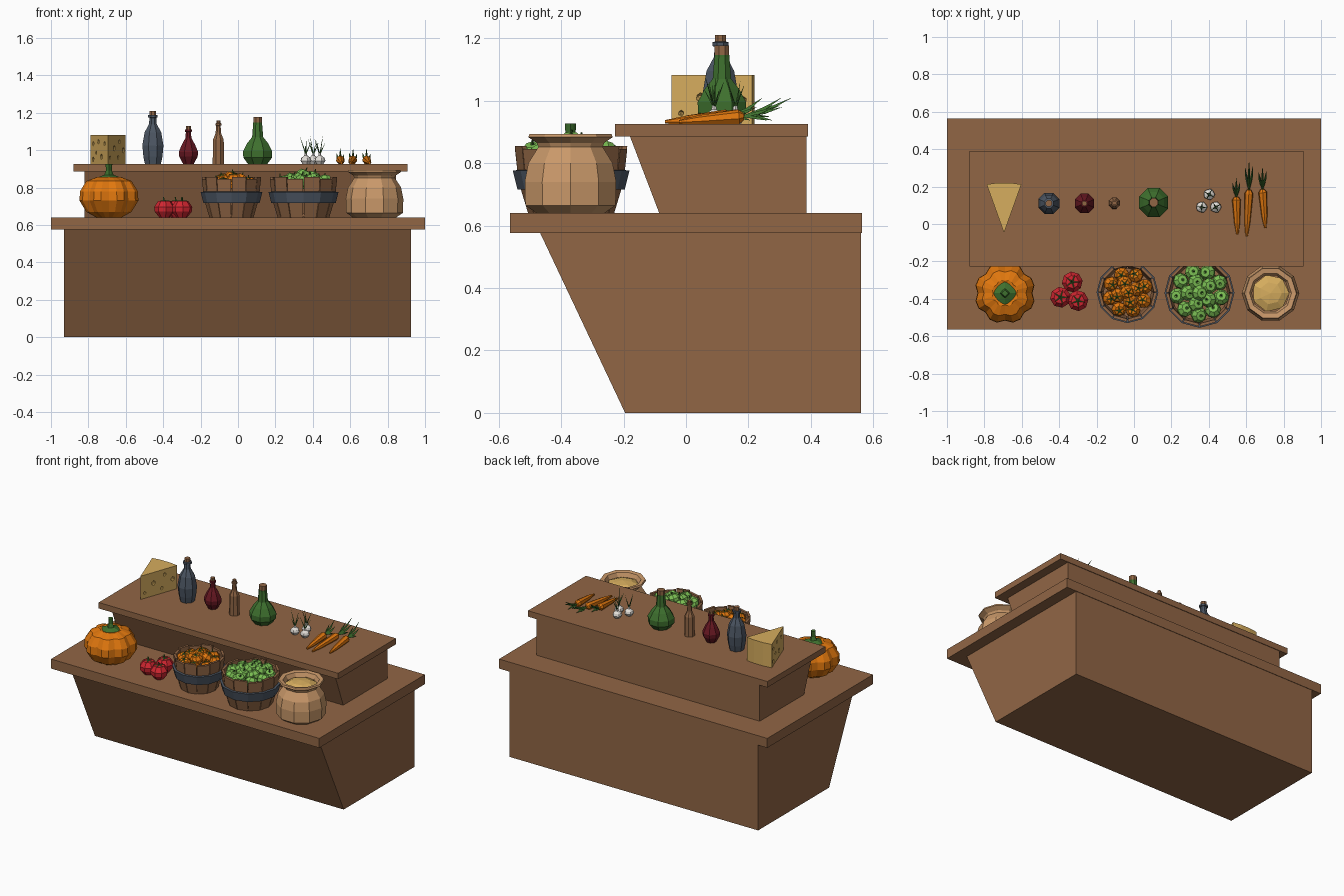
import bpy, bmesh, math, random
from mathutils import Vector, Matrix

if "Cube" in bpy.data.objects:
    bpy.data.objects.remove(bpy.data.objects["Cube"])

random.seed(4)
TAU = math.tau

def material(name, srgb):
    m = bpy.data.materials.new(name)
    lin = [((c / 255 + 0.055) / 1.055) ** 2.4 if c > 10 else c / 255 / 12.92 for c in srgb]
    m.diffuse_color = (*lin, 1)
    m.use_nodes = True
    m.node_tree.nodes["Principled BSDF"].inputs["Base Color"].default_value = m.diffuse_color
    return m

WOOD = material("brown wood", (145, 102, 69))
CLAY = material("tan clay", (202, 153, 106))
ORANGE = material("orange", (224, 119, 14))
RED = material("tomato red", (208, 38, 48))
APPLE = material("apple green", (124, 192, 84))
LEAF = material("leaf green", (62, 112, 46))
STEEL = material("blue grey", (76, 86, 99))
WINE = material("wine red", (104, 24, 34))
CHEESE = material("cheese yellow", (214, 173, 94))
WHITE = material("garlic white", (226, 222, 216))

def finish(name, bm, mats, loc=(0, 0, 0), rot=(0, 0, 0)):
    bmesh.ops.remove_doubles(bm, verts=bm.verts, dist=1e-5)
    bmesh.ops.recalc_face_normals(bm, faces=bm.faces)
    me = bpy.data.meshes.new(name)
    bm.to_mesh(me)
    bm.free()
    for m in mats:
        me.materials.append(m)
    ob = bpy.data.objects.new(name, me)
    ob.location, ob.rotation_euler = loc, rot
    bpy.context.collection.objects.link(ob)
    return ob

def add_lathe(bm, prof, segs, ribs=(1,), mat=0):
    """Spin (radius, z) points; a third value sets the colour above that point."""
    rings = [[bm.verts.new((p[0] * ribs[i % len(ribs)] * math.cos(TAU * i / segs),
                            p[0] * ribs[i % len(ribs)] * math.sin(TAU * i / segs), p[1]))
              for i in range(segs)] for p in prof]
    for k in range(len(rings) - 1):
        for i in range(segs):
            j = (i + 1) % segs
            a, b = rings[k], rings[k + 1]
            vs = [a[i], a[j], b[j], b[i]]
            if prof[k][0] == 0: vs = [a[i], b[j], b[i]]
            if prof[k + 1][0] == 0: vs = [a[i], a[j], b[i]]
            f = bm.faces.new(vs)
            f.material_index = prof[k][2] if len(prof[k]) > 2 else mat

def lathe(name, prof, mats, loc, segs=8, ribs=(1,), rot=(0, 0, 0)):
    bm = bmesh.new()
    add_lathe(bm, prof, segs, ribs)
    return finish(name, bm, mats, loc, rot)

def add_cone(bm, a, b, r1, r2, segs=3, mat=0):
    a, b = Vector(a), Vector(b)
    d = b - a
    M = Matrix.Translation((a + b) / 2) @ d.to_track_quat('Z', 'Y').to_matrix().to_4x4()
    g = bmesh.ops.create_cone(bm, cap_ends=True, segments=segs, radius1=r1, radius2=r2,
                              depth=d.length, matrix=M)
    for f in {f for v in g['verts'] for f in v.link_faces}:
        f.material_index = mat

def extrude(name, pts, vec, mat):
    bm = bmesh.new()
    f = bm.faces.new([bm.verts.new(p) for p in pts])
    g = bmesh.ops.extrude_face_region(bm, geom=[f])
    bmesh.ops.translate(bm, vec=vec, verts=[v for v in g['geom'] if isinstance(v, bmesh.types.BMVert)])
    return finish(name, bm, [mat])

# Counter: two sloped-front bodies, each under an overhanging slab
def tier(name, x0, x1, prof):
    extrude(name, [(x0, y, z) for y, z in prof], (x1 - x0, 0, 0), WOOD)

tier("counter_body", -0.93, 0.925, [(-0.195, 0), (0.56, 0), (0.56, 0.578), (-0.468, 0.578)])
tier("counter_top", -1, 1, [(-0.563, 0.576), (0.563, 0.576), (0.563, 0.64), (-0.563, 0.64)])
tier("shelf_body", -0.82, 0.845, [(-0.085, 0.638), (0.386, 0.638), (0.386, 0.887), (-0.18, 0.887)])
tier("shelf_top", -0.88, 0.905, [(-0.227, 0.885), (0.39, 0.885), (0.39, 0.925), (-0.227, 0.925)])

# Pumpkin with ribbed body and flared stem
lathe("pumpkin", [(0, .01), (.07, 0), (.125, .03), (.163, .09), (.16, .14), (.125, .195), (.07, .215), (0, .2)],
      [ORANGE], (-0.69, -0.37, 0.64), 24, (0.9, 1, 1))
lathe("pumpkin_stem", [(.066, .212), (.025, .228), (.016, .25), (.018, .287), (0, .287)],
      [LEAF], (-0.69, -0.37, 0.64), 8, (1, 0.8))

# Round fruit with a dimpled top, stem and optional star of leaves
def fruit(name, loc, r, mat, star=True, tilt=0.0):
    bm = bmesh.new()
    add_lathe(bm, [(0, -.75 * r), (.5 * r, -.8 * r), (.95 * r, -.25 * r), (r, .2 * r),
                   (.62 * r, .75 * r), (.2 * r, .78 * r), (0, .6 * r)], 8)
    if star:
        add_lathe(bm, [(0, .85 * r), (.75 * r, .76 * r)], 10, (1, 0.22), 1)
    add_cone(bm, (0, 0, .6 * r), (.12 * r, 0, 1.15 * r), .09 * r, .07 * r, 4, 1)
    rot = (random.uniform(-tilt, tilt), random.uniform(-tilt, tilt), random.uniform(0, TAU))
    finish(name, bm, [mat, LEAF], loc, rot)

for x, y in ((-0.33, -0.31), (-0.393, -0.392), (-0.30, -0.41)):
    fruit("tomato", (x, y, 0.685), 0.056, RED)

# Stave baskets with a dark hoop, filled with fruit
def basket(name, x, y, r0, r1, fruit_name, fr, mat, star, rings):
    n, h, t = 12, 0.21, 0.016
    bm = bmesh.new()
    for i in range(n):
        top = h + (0.005 if i % 2 else -0.004)
        g = [[], []]
        for side, s in ((0, -1), (1, 1)):
            a = TAU * (i + 0.5 + s * 0.475) / n
            for r, z in ((r0, 0), (r0 + .72 * (r1 - r0), .1), (r1, top),
                         (r1 - t, top), (r0 + .72 * (r1 - r0) - t, .1), (r0 - t, 0)):
                g[side].append(bm.verts.new((r * math.cos(a), r * math.sin(a), z)))
        for k in range(6):
            m = (k + 1) % 6
            bm.faces.new((g[0][k], g[0][m], g[1][m], g[1][k]))
        for q in g:
            bm.faces.new((q[0], q[1], q[4], q[5]))
            bm.faces.new((q[1], q[2], q[3], q[4]))
    add_lathe(bm, [(0, .004), (r0 - .004, .004), (r0 - .004, .02), (0, .02)], n)
    add_lathe(bm, [(r1 - .028, .15), (r1 - .05, .15), (r1 - .05, .152)][:2], n)
    finish(name, bm, [WOOD], (x, y, 0.64))
    lathe(name + "_hoop", [(r1 - .022, .078), (r1 - .008, .076), (r1 + .007, .136), (r1 - .012, .138),
                           (r1 - .022, .078)], [STEEL], (x, y, 0.64), n)
    for count, rad, z in rings:
        for i in range(count):
            a = TAU * (i + 0.3 * count) / count
            fruit(fruit_name, (x + rad * math.cos(a), y + rad * math.sin(a), z + random.uniform(-.006, .006)),
                  fr, mat, star, 0.4)

basket("orange_basket", -0.035, -0.365, 0.118, 0.158, "orange_fruit", 0.04, ORANGE, True,
       [(8, 0.1, 0.815), (4, 0.05, 0.84), (1, 0, 0.855)])
basket("apple_basket", 0.35, -0.368, 0.138, 0.18, "apple", 0.043, APPLE, False,
       [(9, 0.118, 0.825), (5, 0.062, 0.845), (1, 0, 0.862)])

# Clay pot with grain
lathe("pot", [(0, 0), (.115, 0), (.152, .025), (.154, .1), (.142, .16), (.108, .212), (.114, .225), (.142, .243),
              (.138, .254), (.112, .25), (.1, .225), (.1, .2)], [CLAY], (0.73, -0.37, 0.64), 10)
lathe("pot_grain", [(.101, .222), (.06, .24), (0, .247)], [CHEESE], (0.73, -0.37, 0.64), 7)

# Cheese wedge with scooped holes
apex, left, right = Vector((-0.695, -0.047, 0)), Vector((-0.788, 0.212, 0)), Vector((-0.602, 0.212, 0))
cheese = extrude("cheese", [(p[0], p[1], 0.925) for p in (apex, right, (-0.66, 0.22), (-0.73, 0.22), left)],
                 (0, 0, 0.157), CHEESE)
bm = bmesh.new()
for end, holes in ((left, ((.2, 1.035, .012), (.38, .965, .016), (.55, 1.045, .013), (.68, .985, .01), (.86, .95, .014),
                           (.85, 1.035, .012))),
                   (right, ((.12, .96, .01), (.36, 1.01, .016), (.58, .96, .012), (.66, 1.045, .012), (.88, 1.0, .015)))):
    for t, z, r in holes:
        p = apex.lerp(end, t)
        bmesh.ops.create_icosphere(bm, subdivisions=1, radius=r, matrix=Matrix.Translation((p.x, p.y, z)))
cutter = finish("cheese_hole_cutter", bm, [CHEESE])
cutter.hide_render = True
cutter.hide_set(True)
mod = cheese.modifiers.new("holes", 'BOOLEAN')
mod.operation, mod.object, mod.solver = 'DIFFERENCE', cutter, 'EXACT'

# Corked bottles
def bottle(name, x, y, mat, prof, cork_r, cork_top, segs=8):
    z = prof[-1][1]
    prof = [(0, 0)] + prof + [(cork_r, z, 1), (cork_r, cork_top, 1), (0, cork_top)]
    lathe(name, prof, [mat, WOOD], (x, y, 0.925), segs, rot=(0, 0, TAU / segs / 2))

bottle("blue_bottle", -0.455, 0.11, STEEL, [(.046, 0), (.055, .04), (.061, .1), (.048, .17), (.022, .215), (.02, .248),
                                           (.028, .25), (.028, .262), (.02, .264)], .019, .285)
bottle("red_bottle", -0.265, 0.11, WINE, [(.03, 0), (.053, .04), (.056, .065), (.038, .105), (.017, .14), (.015, .172),
                                         (.021, .174), (.021, .184), (.015, .186)], .014, .205)
bottle("brown_bottle", -0.105, 0.112, WOOD, [(.033, 0), (.031, .13), (.016, .165), (.013, .205), (.018, .207),
                                            (.018, .217), (.013, .219)], .012, .233)
bottle("green_bottle", 0.105, 0.115, LEAF, [(.055, 0), (.083, .035), (.084, .07), (.06, .112), (.032, .145),
                                           (.026, .215), (.026, .222)], .025, .252)

# Garlic bulbs with sprouts
for x, y in ((0.402, 0.158), (0.362, 0.09), (0.437, 0.09)):
    bm = bmesh.new()
    add_lathe(bm, [(0, 0), (.018, 0), (.031, .018), (.026, .033), (.009, .046), (.006, .06), (0, .06)], 10, (1, 0.9))
    for k in range(4):
        a = TAU * k / 4 + x * 30
        add_cone(bm, (0, 0, .052), (.032 * math.cos(a), .032 * math.sin(a), .11 + .013 * k), .0045, .0005, 3, 1)
    finish("garlic", bm, [WHITE, LEAF], (x, y, 0.925))

# Carrots lying on the shelf with leafy tops
for tip, head, reach in (((.553, -.055), (.547, .145), .1), ((.602, -.067), (.615, .183), .155),
                         ((.702, -.022), (.687, .185), .12)):
    bm = bmesh.new()
    a, b = Vector((*tip, 0.932)), Vector((*head, 0.949))
    add_cone(bm, a, a.lerp(b, .3), .006, .016, 7)
    add_cone(bm, a.lerp(b, .3), a.lerp(b, .92), .016, .024, 7)
    add_cone(bm, a.lerp(b, .92), b, .024, .012, 7)
    for dx, k, up in ((0, 1, .06), (-.02, .75, .035), (.02, .8, .03), (-.012, .55, .0), (.014, .6, -.012)):
        mid = b + Vector((dx * .7, reach * k * .55, up * .4))
        add_cone(bm, b, mid, .004, .007, 3, 1)
        add_cone(bm, mid, b + Vector((dx, reach * k, up)), .007, .0005, 3, 1)
    finish("carrot", bm, [ORANGE, LEAF])
